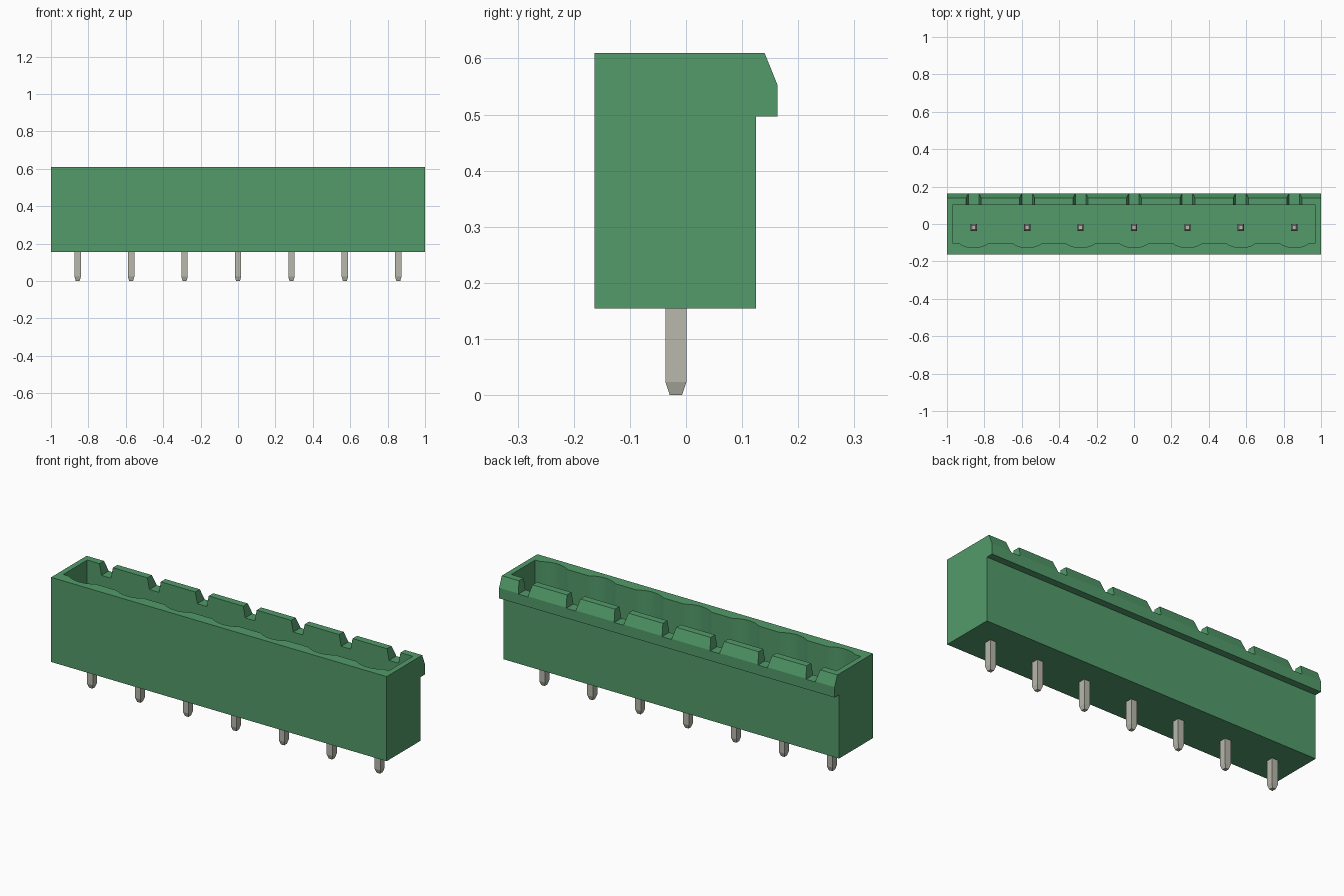
import bpy, bmesh, math
from mathutils import Vector

cube = bpy.data.objects.get("Cube")
if cube:
    bpy.data.objects.remove(cube, do_unlink=True)

PITCH = 2 / 7
PIN_X = [(i - 3) * PITCH for i in range(7)]
PIN_Y = -0.018


def material(name, colour):
    m = bpy.data.materials.new(name)
    m.use_nodes = True
    m.diffuse_color = (*colour, 1)
    bsdf = next(n for n in m.node_tree.nodes if n.type == 'BSDF_PRINCIPLED')
    bsdf.inputs["Base Color"].default_value = (*colour, 1)
    bsdf.inputs["Roughness"].default_value = 0.6
    return m


green = material("green plastic", (0.084, 0.328, 0.144))
metal = material("tinned metal", (0.479, 0.479, 0.413))


def make_object(name, bm, mat):
    bmesh.ops.recalc_face_normals(bm, faces=bm.faces)
    mesh = bpy.data.meshes.new(name)
    bm.to_mesh(mesh)
    bm.free()
    mesh.materials.append(mat)
    obj = bpy.data.objects.new(name, mesh)
    bpy.context.collection.objects.link(obj)
    return obj


def extrude(bm, points, direction):
    """Add a closed prism made from an outline of 3D points."""
    face = bm.faces.new([bm.verts.new(p) for p in points])
    new = bmesh.ops.extrude_face_region(bm, geom=[face])["geom"]
    verts = [v for v in new if isinstance(v, bmesh.types.BMVert)]
    bmesh.ops.translate(bm, verts=verts, vec=Vector(direction))


def cut(target, cutter):
    """Subtract a helper solid and remove the helper."""
    cutter.hide_render = True
    mod = target.modifiers.new("cut", 'BOOLEAN')
    mod.operation = 'DIFFERENCE'
    mod.solver = 'EXACT'
    mod.object = cutter
    bpy.context.view_layer.objects.active = target
    bpy.ops.object.modifier_apply(modifier=mod.name)
    bpy.data.objects.remove(cutter, do_unlink=True)


# Housing: side profile with the chamfered locking lip along the back
profile = [(-0.163, 0.154), (0.125, 0.154), (0.125, 0.497), (0.163, 0.497),
           (0.163, 0.553), (0.14, 0.61), (-0.163, 0.61)]
bm = bmesh.new()
extrude(bm, [(-1, y, z) for y, z in profile], (2, 0, 0))
housing = make_object("housing", bm, green)

# Cavity: rectangle whose front wall is scalloped at every pin
FLOOR, FRONT, BACK = 0.25, -0.102, 0.102
HALF, DEPTH, STEPS = 0.08, 0.025, 10
radius = (HALF ** 2 + DEPTH ** 2) / (2 * DEPTH)
sweep = math.asin(HALF / radius)
outline = [(0.97, BACK), (-0.97, BACK), (-0.97, FRONT)]
for x in PIN_X:
    for k in range(STEPS + 1):
        a = sweep * (2 * k / STEPS - 1)
        outline.append((x + radius * math.sin(a),
                        FRONT - DEPTH + radius * (1 - math.cos(a))))
outline.append((0.97, FRONT))
bm = bmesh.new()
extrude(bm, [(x, y, FLOOR) for x, y in outline], (0, 0, 0.5))
cut(housing, make_object("cavity_cutter", bm, green))

# Sloping coding notches through the back rim
bm = bmesh.new()
for x in PIN_X:
    section = [(-0.028, 0.55), (0.028, 0.55), (0.048, 0.65), (-0.048, 0.65)]
    extrude(bm, [(x + dx, 0.07, z) for dx, z in section], (0, 0.15, 0))
cut(housing, make_object("notch_cutter", bm, green))

# Smooth scallops, sharp edges elsewhere
bpy.ops.object.select_all(action='DESELECT')
housing.select_set(True)
bpy.context.view_layer.objects.active = housing
bpy.ops.object.shade_smooth_by_angle(angle=math.radians(20))

# Square contact pins with tapered ends
levels = [(0.0, 0.011), (0.023, 0.0185), (0.457, 0.0185), (0.48, 0.011)]
for i, x in enumerate(PIN_X):
    bm = bmesh.new()
    rings = [[bm.verts.new((x + sx * h * 0.92, PIN_Y + sy * h, z))
              for sx, sy in ((-1, -1), (1, -1), (1, 1), (-1, 1))]
             for z, h in levels]
    for low, high in zip(rings, rings[1:]):
        for k in range(4):
            n = (k + 1) % 4
            bm.faces.new((low[k], low[n], high[n], high[k]))
    bm.faces.new(rings[0])
    bm.faces.new(rings[-1])
    make_object(f"pin_{i + 1}", bm, metal)
